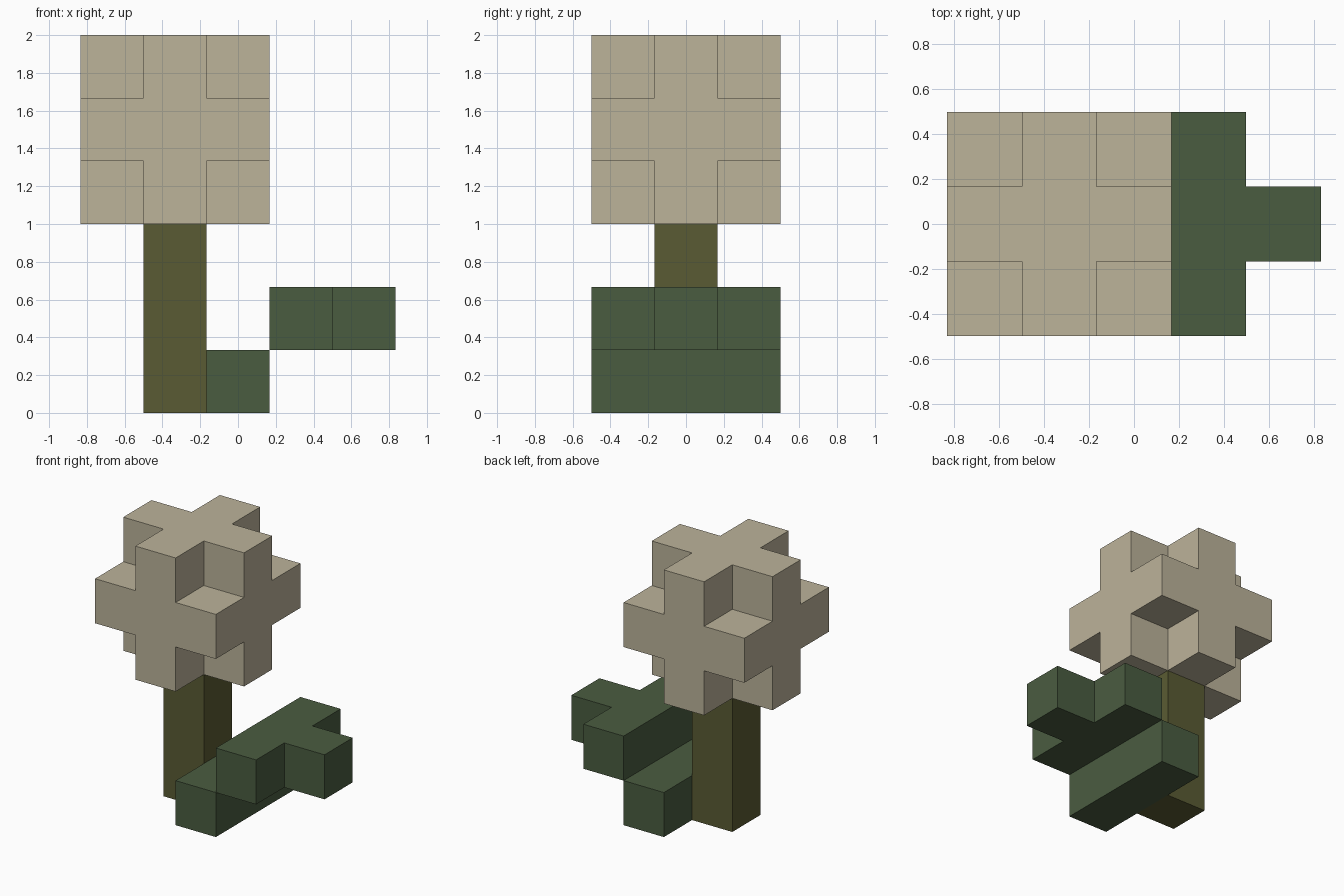
import bpy, bmesh
from itertools import product
from mathutils import Vector

if "Cube" in bpy.data.objects:
    bpy.data.objects.remove(bpy.data.objects["Cube"])

U = 1 / 3  # edge of one block


def material(name, rgb):
    m = bpy.data.materials.new(name)
    m.diffuse_color = (*rgb, 1)
    m.use_nodes = True
    m.node_tree.nodes["Principled BSDF"].inputs["Base Color"].default_value = m.diffuse_color
    return m


def blocks(name, cells, mat):
    """Join unit blocks (centre x, centre y, layer) into one outer skin."""
    cells = set(cells)
    bm = bmesh.new()
    for c in cells:
        centre = Vector((c[0], c[1], c[2] + 0.5))
        for axis, sign in product(range(3), (-1, 1)):
            near = list(c)
            near[axis] += sign
            if tuple(near) in cells:
                continue
            n, a, b = Vector(), Vector(), Vector()
            n[axis] = sign * 0.5
            a[(axis + 1) % 3] = 0.5
            b[(axis + 2) % 3] = 0.5 * sign
            ring = (-a - b, a - b, a + b, b - a)
            bm.faces.new([bm.verts.new((centre + n + r) * U) for r in ring])
    bmesh.ops.remove_doubles(bm, verts=bm.verts, dist=1e-4)
    # Merge the squares of each flat side
    bmesh.ops.dissolve_limit(bm, angle_limit=0.01, verts=bm.verts, edges=bm.edges)
    mesh = bpy.data.meshes.new(name)
    bm.to_mesh(mesh)
    bm.free()
    mesh.materials.append(mat)
    obj = bpy.data.objects.new(name, mesh)
    bpy.context.collection.objects.link(obj)
    return obj


cream = material("cream", (0.503, 0.451, 0.323))
olive = material("olive", (0.102, 0.105, 0.033))
green = material("leaf green", (0.0685, 0.107, 0.0513))

# Blossom: 3 x 3 x 3 cube without its eight corners
blocks("blossom", [(x - 1, y, z + 4) for x, y, z in product((-1, 0, 1), repeat=3)
                   if abs(x) + abs(y) + abs(z) < 3], cream)

# Stem
blocks("stem", [(-1, 0, z) for z in range(3)], olive)

# Leaf: low bar, then a raised bar with a tip
blocks("leaf_base", [(0, y, 0) for y in (-1, 0, 1)], green)
blocks("leaf_tip", [(1, y, 1) for y in (-1, 0, 1)] + [(2, 0, 1)], green)
